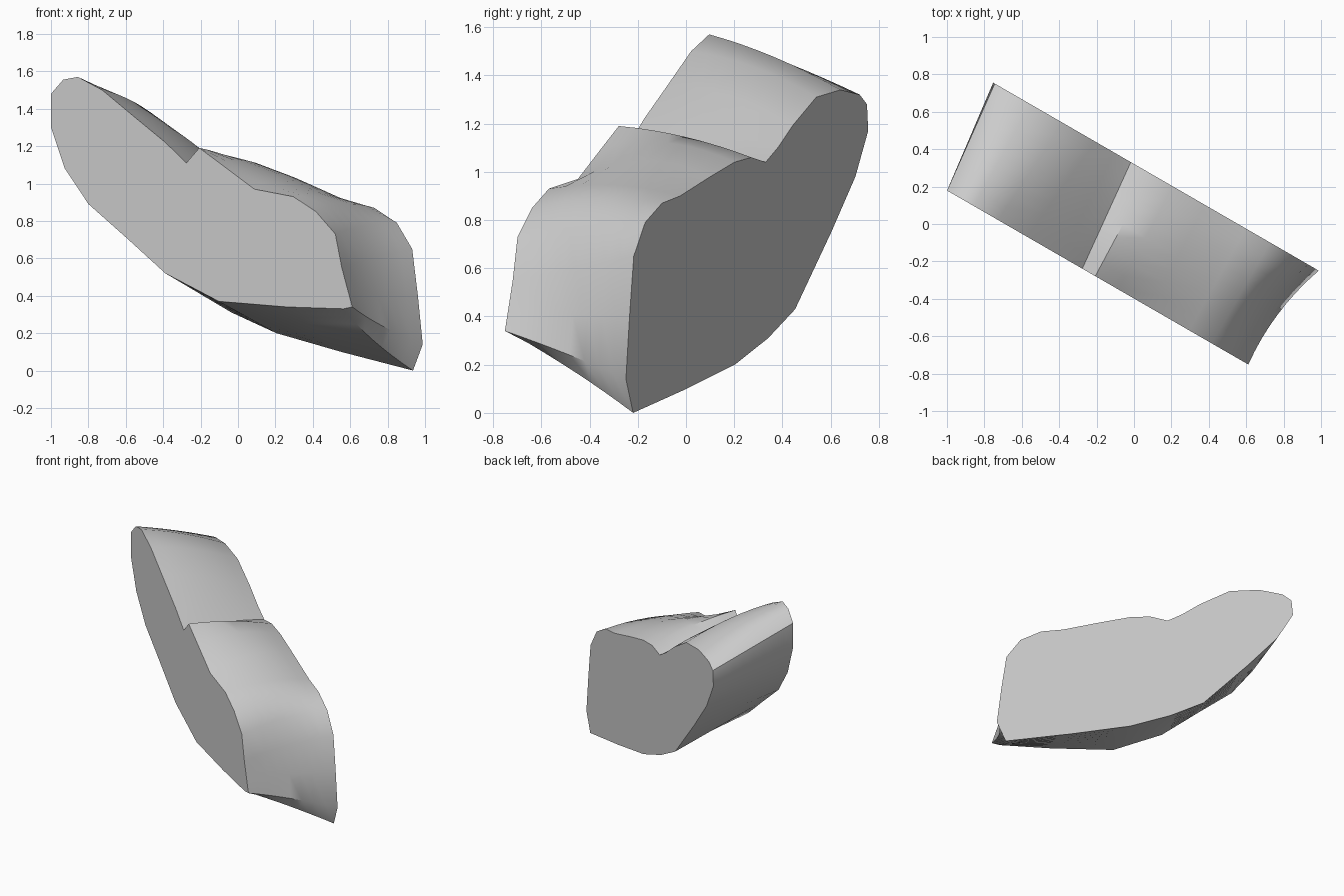
import bpy, bmesh, math
from mathutils import Matrix

if "Cube" in bpy.data.objects:
    bpy.data.objects.remove(bpy.data.objects["Cube"])

# Matching side outlines of the rock slab, in its own length axis u and height z:
# front u, front z, back u, back z, bulge of the middle
OUTLINE = [
    (-.955, 1.30, -1.03, 1.17, 0), (-.955, 1.48, -1.02, 1.28, 0),
    (-.88, 1.555, -.96, 1.32, .01), (-.79, 1.57, -.80, 1.34, .02),
    (-.64, 1.50, -.60, 1.31, .03), (-.46, 1.37, -.40, 1.19, .03),
    (-.25, 1.22, -.28, 1.10, .02), (-.12, 1.11, -.18, 1.04, .02),
    (-.04, 1.19, -.06, 1.06, .02), (.10, 1.10, .08, 1.04, .05),
    (.30, .97, .28, .98, .07), (.54, .93, .53, .90, .03),
    (.68, .85, .68, .87, .03), (.80, .73, .82, .79, .01),
    (.84, .55, .915, .65, 0), (.88, .42, .95, .40, 0),
    (.905, .34, .98, .14, 0), (.85, .33, .92, .00, 0),
    (.50, .34, .476, .10, 0), (.08, .37, .076, .20, 0),
    (-.25, .52, -.20, .31, 0), (-.49, .71, -.424, .43, 0),
    (-.724, .89, -.724, .75, 0), (-.87, 1.08, -.924, .98, 0),
]
V_FRONT, V_BACK, STEPS = -.345, .278, 8

# Loft the slab from the front outline to the back outline
bm = bmesh.new()
rings = []
for i in range(STEPS + 1):
    t = i / STEPS
    arch = 4 * t * (1 - t)
    ring = []
    for fu, fz, bu, bz, bulge in OUTLINE:
        u = fu + (bu - fu) * t
        z = fz + (bz - fz) * t + bulge * arch
        if u > .8:                       # hollowed right end
            u -= .035 * arch
        ring.append(bm.verts.new((u, V_FRONT + (V_BACK - V_FRONT) * t, z)))
    rings.append(ring)
n = len(OUTLINE)
for a, b in zip(rings, rings[1:]):
    for j in range(n):
        k = (j + 1) % n
        bm.faces.new((a[j], a[k], b[k], b[j]))

# Flat side walls
bm.faces.new(rings[0])
bm.faces.new(rings[-1])
bmesh.ops.triangulate(bm, faces=[f for f in bm.faces if len(f.verts) > 4])
bmesh.ops.recalc_face_normals(bm, faces=bm.faces)

# Turn the slab diagonally across the frame
bm.transform(Matrix.Rotation(math.radians(-30), 4, 'Z'))

mesh = bpy.data.meshes.new("rock_slab")
bm.to_mesh(mesh)
bm.free()
slab = bpy.data.objects.new("rock_slab", mesh)
bpy.context.collection.objects.link(slab)
bpy.context.view_layer.objects.active = slab
slab.select_set(True)
bpy.ops.object.shade_smooth_by_angle(angle=math.radians(40))
